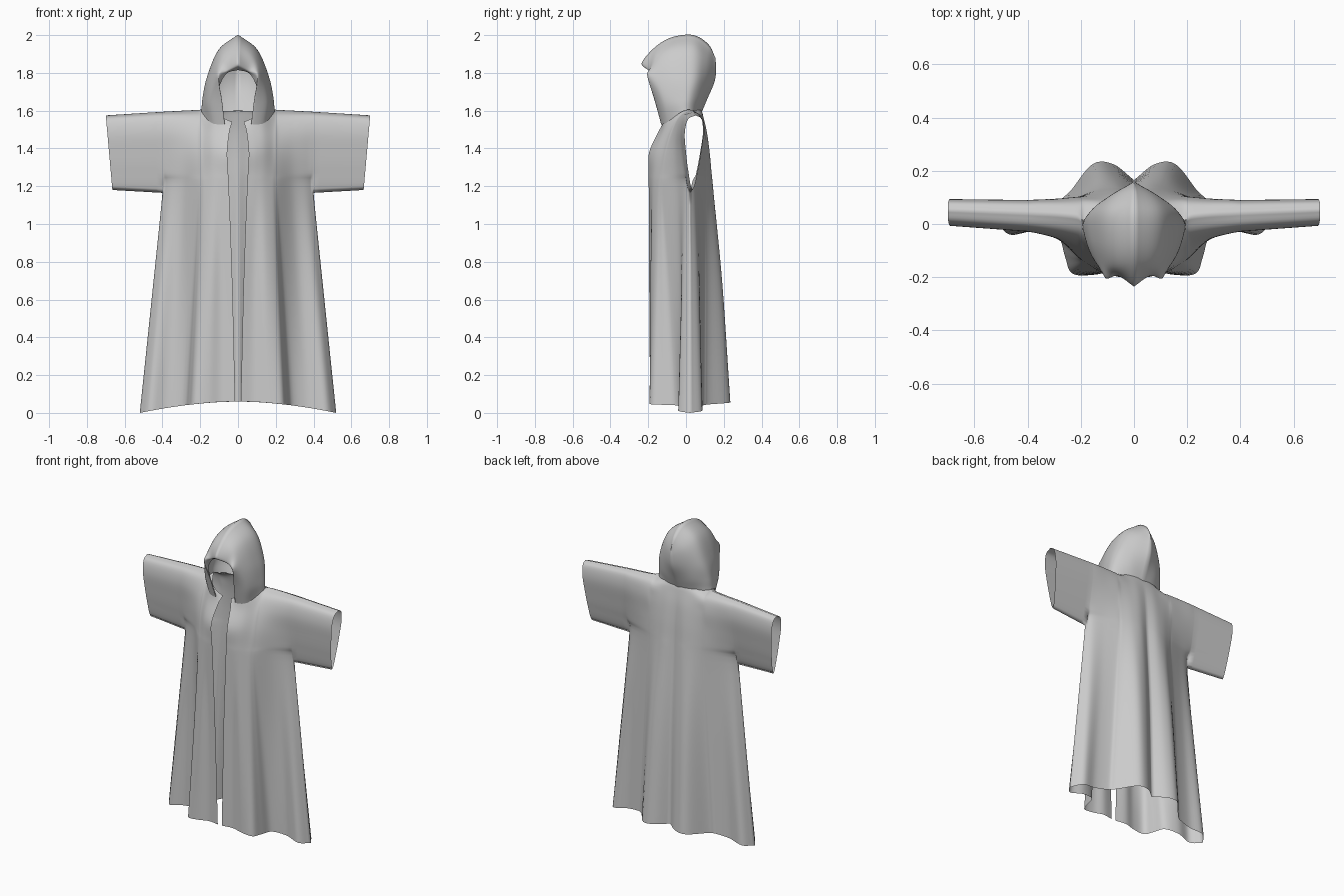
import bpy, bmesh
from mathutils import Vector

# ---------- helpers ----------
def spline(pts, n):
    """Catmull-Rom through pts, n steps per span."""
    p = [2 * pts[0] - pts[1]] + list(pts) + [2 * pts[-1] - pts[-2]]
    out = []
    for i in range(1, len(p) - 2):
        a, b, c, d = p[i - 1:i + 3]
        for k in range(n):
            t = k / n
            out.append(0.5 * (2 * b + (c - a) * t + (2 * a - 5 * b + 4 * c - d) * t * t
                              + (3 * b - a - 3 * c + d) * t ** 3))
    return out + [p[-2]]

def smooth_grid(rows, nu, nv):
    rows = [spline(r, nu) for r in rows]
    cols = [spline(list(c), nv) for c in zip(*rows)]
    return [list(r) for r in zip(*cols)]

def add_grid(bm, g):
    v = [[bm.verts.new(p) for p in r] for r in g]
    for i in range(len(v) - 1):
        for j in range(len(v[0]) - 1):
            bm.faces.new((v[i][j], v[i][j + 1], v[i + 1][j + 1], v[i + 1][j]))

def finish(bm, name):
    bmesh.ops.remove_doubles(bm, verts=bm.verts, dist=0.0006)
    bmesh.ops.recalc_face_normals(bm, faces=bm.faces)
    for f in bm.faces:
        f.smooth = True
    me = bpy.data.meshes.new(name)
    bm.to_mesh(me)
    bm.free()
    ob = bpy.data.objects.new(name, me)
    bpy.context.collection.objects.link(ob)
    m = ob.modifiers.new("mirror", 'MIRROR')
    m.use_clip = True
    m.merge_threshold = 0.001
    return ob

# ---------- robe body: front and back sheets ----------
T = [0, .15, .3, .45, .5, .55, .72, .9, 1]      # column positions, centre to side

def sheet_row(zc, zs, xo, xs, ys):
    row = []
    for t, y in zip(T, ys):
        x = xo * max(0, 1 - t / .45) + xs * t
        if zc < .1:                               # hem dips at the sides
            z = zc + (zs - zc) * t ** 1.8
        elif zs < 1.59:
            z = zc + (zs - zc) * min(1, t * 2.25)
        else:                                     # neckline, then sloping shoulder
            z = zc + (1.606 - zc) * min(1, t / .45) - .012 * max(0, t - .45) / .55
        row.append(Vector((x, y, z)))
    return row

# centre z, side z, opening x, side x, depths
front_rows = [
    (.06, 0, .015, .52, [-.19, -.178, -.192, -.185, -.12, -.05, -.025, -.04, .02]),
    (.70, .70, .03, .447, [-.195, -.18, -.188, -.165, -.13, -.085, -.03, -.02, .02]),
    (1.165, 1.165, .047, .40, [-.197, -.188, -.176, -.152, -.135, -.115, -.05, -.01, .02]),
    (1.27, 1.27, .052, .40, [-.198, -.187, -.170, -.142, -.127, -.11, -.055, -.02, -.005]),
    (1.38, 1.38, .057, .40, [-.195, -.18, -.158, -.125, -.112, -.098, -.057, -.03, -.02]),
    (1.49, 1.49, .045, .40, [-.145, -.135, -.12, -.09, -.08, -.07, -.05, -.035, -.028]),
    (1.525, 1.57, .035, .40, [-.125, -.12, -.1, -.05, -.035, -.03, -.02, -.012, -.008]),
    (1.54, 1.594, .03, .40, [-.115, -.11, -.08, 0, .02, .03, .037, .04, .042]),
]
back_rows = [
    (.06, 0, 0, .52, [.165, .225, .225, .13, .105, .09, .075, .085, .02]),
    (.70, .70, 0, .447, [.15, .185, .185, .125, .108, .095, .075, .065, .02]),
    (1.165, 1.165, 0, .40, [.125, .145, .14, .115, .105, .098, .075, .05, .02]),
    (1.27, 1.27, 0, .40, [.12, .135, .13, .112, .105, .1, .082, .065, .054]),
    (1.38, 1.38, 0, .40, [.115, .125, .12, .108, .104, .1, .09, .08, .075]),
    (1.49, 1.49, 0, .40, [.105, .11, .105, .1, .1, .1, .095, .092, .09]),
    (1.575, 1.57, 0, .40, [.09, .09, .085, .08, .08, .08, .08, .08, .078]),
    (1.60, 1.594, 0, .40, [.083, .08, .06, 0, .02, .03, .037, .04, .042]),
]
N = 5
front = smooth_grid([sheet_row(*r) for r in front_rows], N, N)
back = smooth_grid([sheet_row(*r) for r in back_rows], N, N)
arm = 2 * N                                       # row index of the armpit
for i in range(arm + 1):                          # close the side seam
    mid = (front[i][-1] + back[i][-1]) / 2
    front[i][-1] = back[i][-1] = mid
for sheet in (front, back):                       # round the bottom of the armhole
    y0, y1 = sheet[arm][-1].y, sheet[arm + N][-1].y
    for k in range(1, N):
        p = sheet[arm + k][-1]
        p.z = 1.165 + .105 * k / N
        p.y = y0 + (y1 - y0) * (k / N) ** .6

bm = bmesh.new()
add_grid(bm, front)
add_grid(bm, back)

# ---------- wide sleeves, drawn out from the armhole ----------
for sheet in (front, back):
    strips = []
    for r in sheet[arm:]:
        p = r[-1]
        s = (p.z - 1.165) / .429
        end = Vector((.665 + .035 * s, .046 + (p.y - .034) * .85, 1.18 + .395 * s))
        strips.append([p.lerp(end, k / 8) for k in range(9)])
    add_grid(bm, strips)
finish(bm, "robe_body")

# ---------- hood: half arches from turned-in face hem to back seam ----------
arches = [
    [(.115, -.09, 1.56), (.115, -.13, 1.66), (.09, -.175, 1.75), (.055, -.175, 1.80), (0, -.185, 1.815)],
    [(.07, -.132, 1.53), (.085, -.165, 1.65), (.105, -.205, 1.785), (.06, -.195, 1.815), (0, -.235, 1.85)],
    [(.14, -.105, 1.535), (.155, -.125, 1.65), (.13, -.155, 1.78), (.08, -.16, 1.88), (0, -.16, 1.94)],
    [(.193, -.02, 1.595), (.185, -.035, 1.66), (.158, -.06, 1.78), (.098, -.07, 1.915), (0, -.07, 1.99)],
    [(.17, .035, 1.60), (.178, .03, 1.67), (.158, .04, 1.78), (.1, .04, 1.92), (0, .04, 2.0)],
    [(.085, .07, 1.595), (.105, .085, 1.67), (.1, .1, 1.77), (.07, .11, 1.87), (0, .12, 1.95)],
    [(0, .085, 1.595), (0, .112, 1.66), (0, .15, 1.75), (0, .16, 1.82), (0, .155, 1.88)],
]
bm = bmesh.new()
add_grid(bm, smooth_grid([[Vector(p) for p in a] for a in arches], 6, 6))
finish(bm, "hood")
